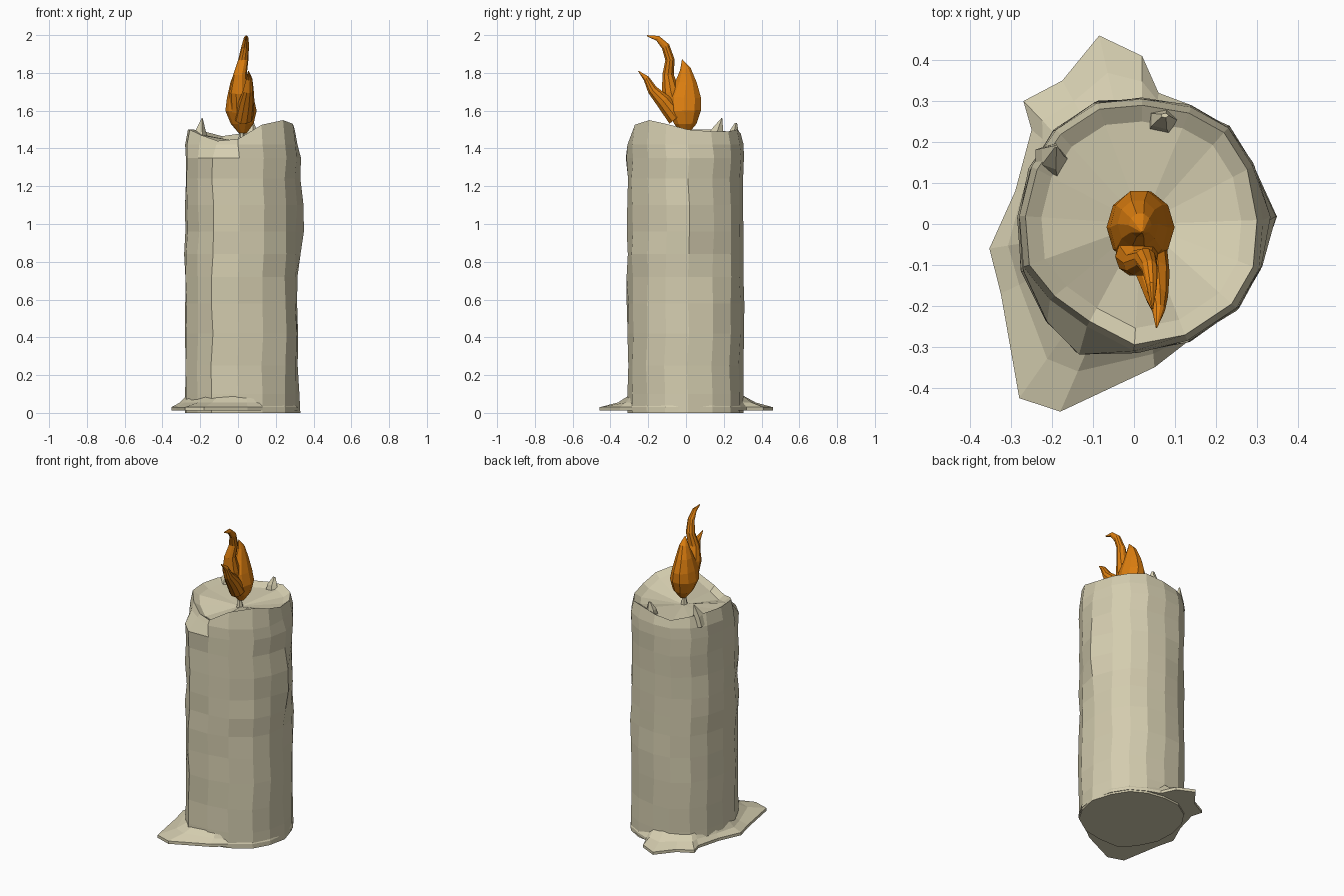
import bpy, math, random
from mathutils import Vector

if "Cube" in bpy.data.objects:
    bpy.data.objects.remove(bpy.data.objects["Cube"])

random.seed(4)


def material(name, rgb):
    m = bpy.data.materials.new(name)
    m.diffuse_color = (*rgb, 1)
    m.use_nodes = True
    m.node_tree.nodes["Principled BSDF"].inputs["Base Color"].default_value = m.diffuse_color
    return m


WAX = material("cream wax", (0.66, 0.61, 0.43))
FIRE = material("orange flame", (0.72, 0.21, 0.005))


def loft(name, rings, mat):
    """Skin equal-length rings (counter-clockwise, bottom to top) and cap both ends."""
    n = len(rings[0])
    verts = [tuple(p) for r in rings for p in r]
    faces = [(a * n + i, a * n + (i + 1) % n, (a + 1) * n + (i + 1) % n, (a + 1) * n + i)
             for a in range(len(rings) - 1) for i in range(n)]
    faces.append(tuple(reversed(range(n))))
    top = len(verts) - n
    faces.append(tuple(range(top, top + n)))
    me = bpy.data.meshes.new(name)
    me.from_pydata(verts, [], faces)
    me.materials.append(mat)
    ob = bpy.data.objects.new(name, me)
    bpy.context.collection.objects.link(ob)
    return ob


def tube(name, path, mat, sides=10):
    """Tapered tongue along a path of (x, y, z, side radius, depth radius)."""
    pts = [Vector(p[:3]) for p in path]
    rings = []
    for i, p in enumerate(path):
        t = pts[min(i + 1, len(pts) - 1)] - pts[max(i - 1, 0)]
        u = Vector((1, 0, 0))
        v = t.cross(u).normalized()
        angs = [2 * math.pi * k / sides for k in range(sides)]
        rings.append([pts[i] + u * math.cos(a) * p[3] + v * math.sin(a) * p[4] for a in angs])
    return loft(name, rings, mat)


CX = 0.02  # candle axis


def scaled(p, s, z):
    return (CX + (p[0] - CX) * s, p[1] * s, z)


# Candle body: one irregular outline, lofted upward, then folded in to a shallow basin
outline = [(0.315, .01), (.29, .14), (.23, .235), (.14, .285), (.02, .305), (-.09, .295),
           (-.19, .23), (-.25, .14), (-.28, .02), (-.275, -.11), (-.215, -.23), (-.14, -.31),
           (0, -.31), (.13, -.285), (.25, -.205), (.305, -.11)]
rim_z = [1.50, 1.49, 1.49, 1.50, 1.48, 1.465, 1.49, 1.50, 1.50, 1.50, 1.47, 1.44,
         1.45, 1.525, 1.55, 1.53]
bulge = {0.0: .015, .1: .01, .25: .005, .42: 0, .58: 0, .72: 0, .84: .015, .96: .033,
         1.1: .033, 1.24: .018, 1.35: .018}
rings = []
for z, b in bulge.items():
    turn = random.uniform(-.03, .03) if z > .1 else 0
    ring = []
    for i, (x, y) in enumerate(outline):
        s = 1 + (random.uniform(-.018, .018) if z > .1 else 0)
        dx, dy = (x - CX) * s, y * s
        x = CX + dx * math.cos(turn) - dy * math.sin(turn) + (b if i == 0 else 0)
        y = dx * math.sin(turn) + dy * math.cos(turn)
        ring.append((x, y, z))
    rings.append(ring)
rim = list(outline)
rim[9:12] = [(-.27, -.105), (-.205, -.185), (-.115, -.25)]  # rim melted back here
rings.append([scaled(p, 1, 1.42) for p in rim])
rings.append([scaled(p, .95, z) for p, z in zip(rim, rim_z)])
rings.append([scaled(p, .82, z - .025) for p, z in zip(rim, rim_z)])
rings.append([scaled(p, .04, 1.435) for p in rim])
loft("candle_body", rings, WAX)

# Melted wax puddle around the foot
foot = [(.325, .01), (.295, .14), (.235, .235), (.14, .29), (.06, .32), (.02, .41),
        (-.085, .46), (-.175, .35), (-.27, .30), (-.25, .23), (-.29, .08), (-.353, -.06),
        (-.325, -.17), (-.28, -.425), (-.18, -.458), (.05, -.35), (.13, -.288),
        (.25, -.21), (.31, -.11)]


def pulled(p, k, z):
    """Move a foot point a fraction k of the way in to the body wall."""
    r = math.hypot(p[0] - CX, p[1])
    return scaled(p, 1 + k * (min(r, .285) / r - 1), z)


loft("wax_puddle", [[(x, y, .012) for x, y in foot], [(x, y, .03) for x, y in foot],
                    [pulled(p, .5, .055) for p in foot], [pulled(p, 1, .105) for p in foot]], WAX)

# Small wax peaks left on the rim, and the wick
tube("rim_peak_left", [(-.20, .15, 1.43, .05, .055), (-.20, .165, 1.49, .03, .035),
                       (-.19, .19, 1.56, .003, .003)], WAX, 5)
tube("rim_peak_back", [(.075, .25, 1.43, .05, .04), (.07, .255, 1.49, .032, .025),
                       (.075, .265, 1.535, .01, .006)], WAX, 5)
tube("wick", [(CX, -.01, 1.42, .024, .024), (CX, -.01, 1.47, .014, .014),
              (CX, -.01, 1.55, .012, .012)], WAX, 6)

# Flame: rounded core with two forward-curling tongues
tube("flame_core", [(.025, -.005, 1.48, .02, .02), (.022, -.003, 1.53, .06, .062),
                    (.016, -.008, 1.60, .083, .092), (.012, -.008, 1.67, .07, .093),
                    (.01, 0, 1.75, .05, .06), (.015, -.003, 1.82, .028, .03),
                    (.02, -.02, 1.87, .002, .002)], FIRE)
tube("flame_tall_tongue", [(.01, -.05, 1.60, .05, .05), (.006, -.08, 1.70, .052, .05),
                           (.01, -.095, 1.79, .036, .032), (.028, -.085, 1.87, .027, .026),
                           (.038, -.108, 1.94, .02, .023), (.043, -.15, 1.983, .013, .015),
                           (.045, -.207, 1.997, .002, .003)], FIRE)
tube("flame_front_tongue", [(.03, -.05, 1.56, .05, .05), (.045, -.12, 1.65, .042, .042),
                            (.055, -.178, 1.71, .028, .028), (.06, -.21, 1.77, .016, .017),
                            (.055, -.252, 1.81, .002, .002)], FIRE)
